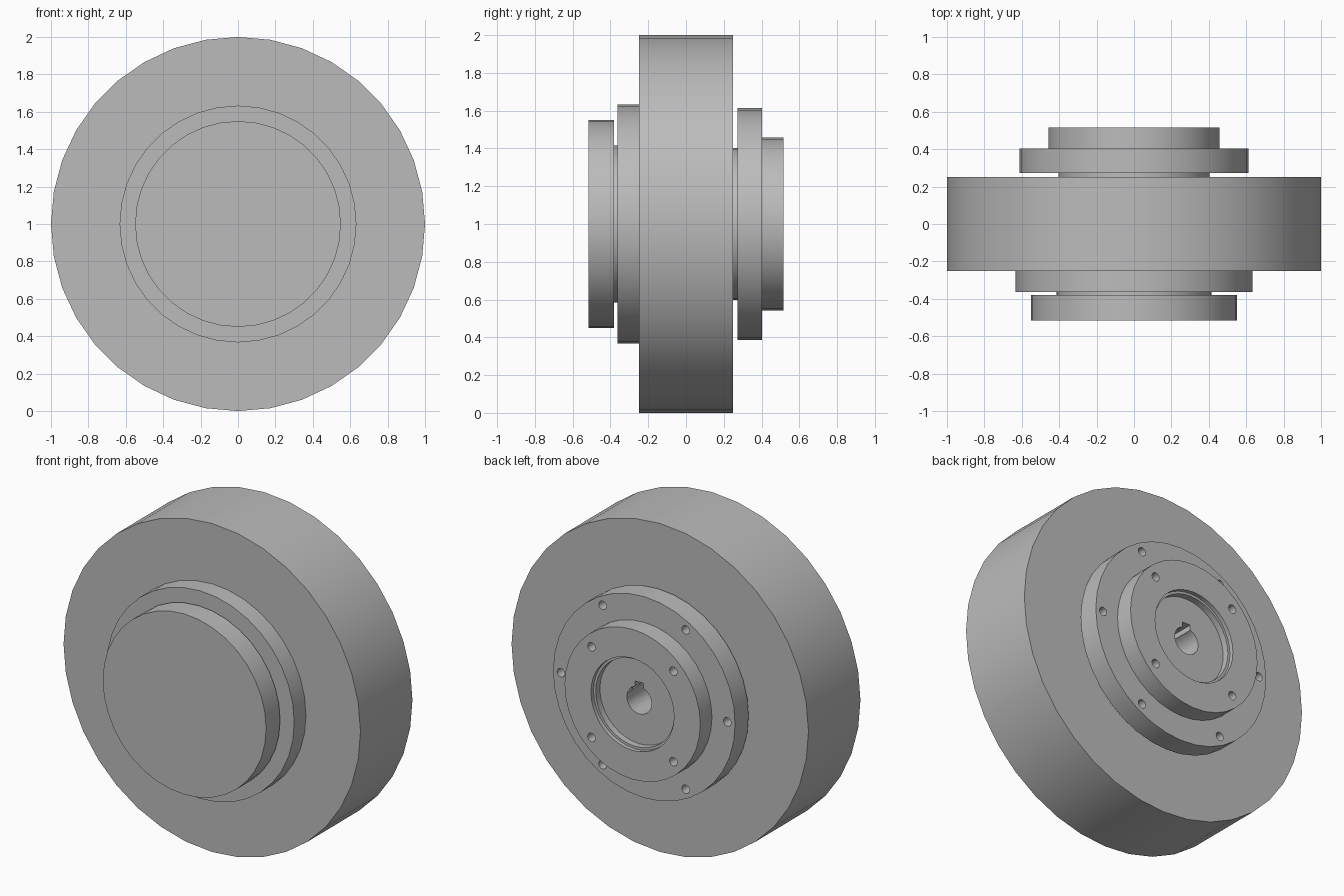
import bpy, bmesh, math
from mathutils import Vector, Matrix

if "Cube" in bpy.data.objects:
    bpy.data.objects.remove(bpy.data.objects["Cube"], do_unlink=True)

GREY = (0.5, 0.5, 0.5, 1.0)
steel = bpy.data.materials.new("plain_grey")
steel.use_nodes = True
steel.diffuse_color = GREY
steel.node_tree.nodes["Principled BSDF"].inputs["Base Color"].default_value = GREY

AXLE = Vector((0, 0, 1))


def add_object(name, bm):
    mesh = bpy.data.meshes.new(name)
    bm.to_mesh(mesh)
    bm.free()
    mesh.materials.append(steel)
    obj = bpy.data.objects.new(name, mesh)
    bpy.context.collection.objects.link(obj)
    return obj


def lathe(name, profile, closed=False, sides=36, centre=AXLE):
    """Revolve (radius, y) points around an axis parallel to y."""
    bm = bmesh.new()
    verts = [bm.verts.new(centre + Vector((0, y, r))) for r, y in profile]
    edges = [bm.edges.new(pair) for pair in zip(verts, verts[1:])]
    if closed:
        edges.append(bm.edges.new((verts[-1], verts[0])))
    bmesh.ops.spin(bm, geom=verts + edges, cent=centre, axis=(0, 1, 0),
                   angle=math.tau, steps=sides, use_duplicate=False)
    bmesh.ops.remove_doubles(bm, verts=bm.verts[:], dist=0.0001)
    bmesh.ops.dissolve_degenerate(bm, edges=bm.edges[:], dist=0.0001)
    bmesh.ops.recalc_face_normals(bm, faces=bm.faces[:])
    return add_object(name, bm)


def disc(name, radius, y0, y1, **options):
    return lathe(name, [(0, y0), (radius, y0), (radius, y1), (0, y1)], **options)


def cut(target, cutters):
    """Subtract the cutters and bake the result into the mesh."""
    for cutter in cutters:
        mod = target.modifiers.new("cut", 'BOOLEAN')
        mod.operation = 'DIFFERENCE'
        mod.solver = 'EXACT'
        mod.object = cutter
    graph = bpy.context.evaluated_depsgraph_get()
    result = bpy.data.meshes.new_from_object(target.evaluated_get(graph))
    target.modifiers.clear()
    target.data = result


def bolt_cutters(count, radius, first, y0, y1):
    cutters = []
    for i in range(count):
        a = first + math.tau * i / count
        centre = AXLE + radius * Vector((math.cos(a), 0, math.sin(a)))
        cutters.append(disc("bolt_cutter", 0.026, y0, y1, sides=16, centre=centre))
    return cutters


# Wheel: outer ring flush with its core
outer_ring = lathe("outer_ring", [(0.89, -0.25), (1, -0.25), (1, 0.25), (0.89, 0.25)], closed=True)
wheel_core = disc("wheel_core", 0.89, -0.25, 0.25)

# Front hub stack
front_flange = disc("front_flange", 0.633, -0.363, -0.25)
front_neck = disc("front_neck", 0.415, -0.38, -0.363)
front_cap = disc("front_cap", 0.55, -0.515, -0.38)

# Rear hub stack, with a stepped recess in the cap
rear_neck = disc("rear_neck", 0.403, 0.25, 0.273)
rear_flange = disc("rear_flange", 0.613, 0.273, 0.403)
rear_cap = lathe("rear_cap", [(0, 0.403), (0.457, 0.403), (0.457, 0.515), (0.28, 0.515),
                              (0.28, 0.49), (0.265, 0.49), (0.265, 0.45), (0, 0.45)])

# Shaft bore and keyway
bore = disc("bore_cutter", 0.083, -0.2, 0.6)
bm = bmesh.new()
bmesh.ops.create_cube(bm, size=1, matrix=Matrix.Translation((0, 0.2, 1.055))
                      @ Matrix.Diagonal((0.055, 0.8, 0.11, 1)))
keyway = add_object("keyway_cutter", bm)

# Bolt holes
flange_bolts = bolt_cutters(6, 0.56, 0, 0.2, 0.5)
cap_bolts = bolt_cutters(4, 0.39, math.pi / 4, 0.43, 0.6)

shaft = [bore, keyway]
cut(wheel_core, shaft)
cut(rear_neck, shaft)
cut(rear_flange, shaft + flange_bolts)
cut(rear_cap, shaft + cap_bolts)
for helper in shaft + flange_bolts + cap_bolts:
    bpy.data.objects.remove(helper, do_unlink=True)

# Smooth round walls, crisp rims
parts = [outer_ring, wheel_core, front_flange, front_neck, front_cap,
         rear_neck, rear_flange, rear_cap]
bpy.ops.object.select_all(action='DESELECT')
for part in parts:
    part.select_set(True)
bpy.context.view_layer.objects.active = outer_ring
bpy.ops.object.shade_smooth_by_angle(angle=math.radians(30))
